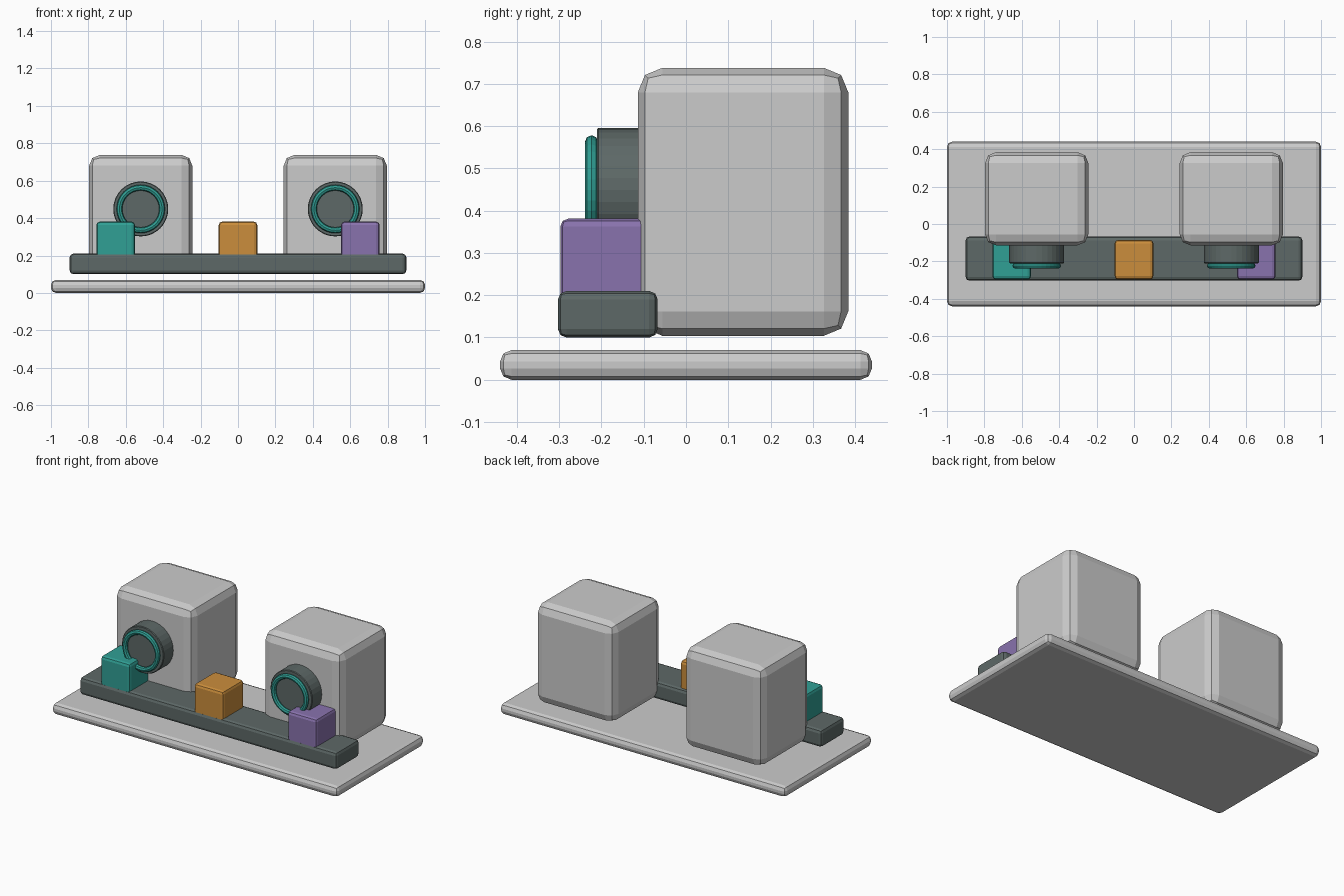
import bpy
from math import pi

if "Cube" in bpy.data.objects:
    bpy.data.objects.remove(bpy.data.objects["Cube"])


def colour(name, rgb):
    mat = bpy.data.materials.new(name)
    mat.diffuse_color = (*rgb, 1)
    mat.use_nodes = True
    mat.node_tree.nodes["Principled BSDF"].inputs["Base Color"].default_value = mat.diffuse_color
    return mat


DARK = colour("dark_grey", (0.11, 0.14, 0.135))
TEAL = colour("teal", (0.03, 0.35, 0.30))
ORANGE = colour("orange", (0.60, 0.27, 0.045))
PURPLE = colour("purple", (0.25, 0.17, 0.42))


def finish(obj, name, mat=None, bevel=0, segments=2):
    obj.name = name
    if mat:
        obj.data.materials.append(mat)
    if bevel:
        mod = obj.modifiers.new("Bevel", 'BEVEL')
        mod.width = bevel
        mod.segments = segments
        mod.limit_method = 'ANGLE'
    return obj


def box(name, lo, hi, bevel, mat=None):
    centre = [(a + b) / 2 for a, b in zip(lo, hi)]
    bpy.ops.mesh.primitive_cube_add(size=1, location=centre)
    obj = bpy.context.object
    obj.scale = [b - a for a, b in zip(lo, hi)]
    bpy.ops.object.transform_apply(location=False, rotation=False, scale=True)
    return finish(obj, name, mat, bevel)


# base plate and the raised front rail
box("base_plate", (-1, -0.44, 0), (1, 0.44, 0.07), 0.027)
box("front_rail", (-0.90, -0.303, 0.10), (0.90, -0.067, 0.21), 0.02, DARK)

# coloured blocks along the rail
for name, x, mat in (("left_block", -0.654, TEAL),
                     ("middle_block", 0, ORANGE),
                     ("right_block", 0.654, PURPLE)):
    box(name, (x - 0.103, -0.297, 0.175), (x + 0.103, -0.085, 0.381), 0.018, mat)

# two housings, each with a round barrel and a rim ring
for side, x in (("left", -0.52), ("right", 0.52)):
    box(side + "_housing", (x - 0.276, -0.114, 0.104), (x + 0.276, 0.384, 0.738), 0.058)
    bpy.ops.mesh.primitive_cylinder_add(vertices=32, radius=0.147, depth=0.16,
                                        location=(x, -0.131, 0.449), rotation=(pi / 2, 0, 0))
    finish(bpy.context.object, side + "_barrel", DARK, 0.004, 1)
    bpy.ops.mesh.primitive_torus_add(major_radius=0.114, minor_radius=0.0155,
                                     major_segments=32, minor_segments=8,
                                     location=(x, -0.2235, 0.449), rotation=(pi / 2, 0, 0))
    finish(bpy.context.object, side + "_rim_ring", TEAL)
